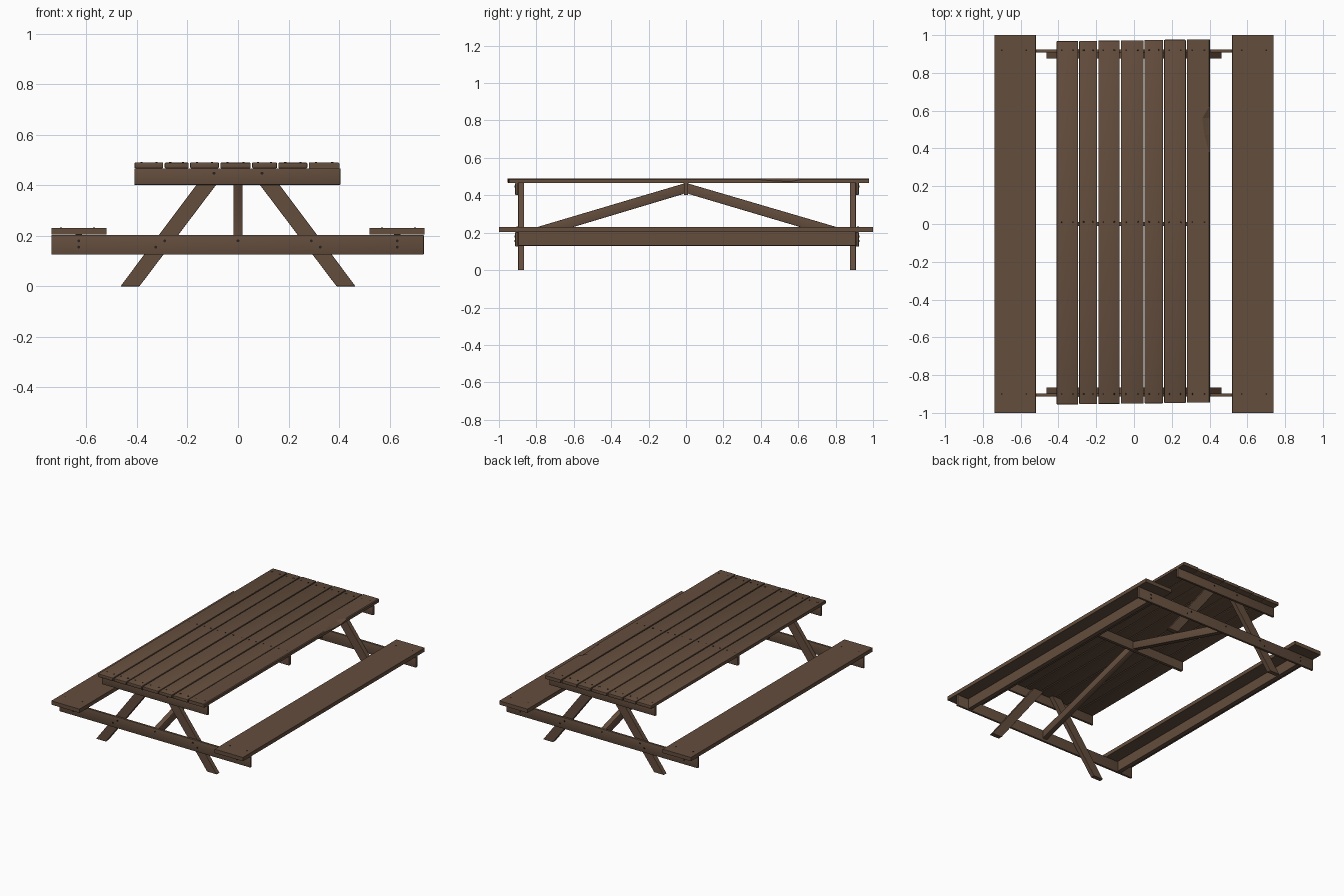
import bpy, bmesh, math
from mathutils import Vector

cube = bpy.data.objects.get("Cube")
if cube:
    bpy.data.objects.remove(cube, do_unlink=True)


def material(name, rgb):
    m = bpy.data.materials.new(name)
    m.use_nodes = True
    m.diffuse_color = (*rgb, 1)
    m.node_tree.nodes["Principled BSDF"].inputs["Base Color"].default_value = (*rgb, 1)
    return m


WOOD = material("brown_wood", (0.125, 0.074, 0.046))
IRON = material("dark_iron", (0.018, 0.015, 0.013))


def finish(bm, name, mat, smooth=False):
    bmesh.ops.recalc_face_normals(bm, faces=bm.faces)
    mesh = bpy.data.meshes.new(name)
    bm.to_mesh(mesh)
    bm.free()
    mesh.materials.append(mat)
    ob = bpy.data.objects.new(name, mesh)
    bpy.context.collection.objects.link(ob)
    if smooth:
        bpy.ops.object.select_all(action="DESELECT")
        ob.select_set(True)
        bpy.context.view_layer.objects.active = ob
        bpy.ops.object.shade_smooth_by_angle(angle=math.radians(40))
    return ob


def round_edges(bm, width):
    bmesh.ops.recalc_face_normals(bm, faces=bm.faces)
    edges = [e for e in bm.edges if e.calc_face_angle(0) > 0.6]
    bmesh.ops.bevel(bm, geom=edges, offset=width, segments=2, profile=0.5, affect="EDGES")


def board(name, x, y, z, smooth=False, width=0.003):
    """Box between the given (low, high) limits with eased edges."""
    bm = bmesh.new()
    bmesh.ops.create_cube(bm, size=1)
    for v in bm.verts:
        v.co = Vector([lo + (c + 0.5) * (hi - lo) for c, (lo, hi) in zip(v.co, (x, y, z))])
    if width:
        round_edges(bm, width)
    return finish(bm, name, WOOD, smooth)


def slab(name, outline, axis, low, high, smooth=False, width=0.003):
    """Extrude an outline along x (outline in y, z) or along y (outline in x, z)."""
    bm = bmesh.new()
    place = (lambda a, b: (low, a, b)) if axis == "x" else (lambda a, b: (a, low, b))
    face = bm.faces.new([bm.verts.new(place(a, b)) for a, b in outline])
    new = bmesh.ops.extrude_face_region(bm, geom=[face])["geom"]
    step = Vector((high - low, 0, 0) if axis == "x" else (0, high - low, 0))
    bmesh.ops.translate(bm, vec=step, verts=[g for g in new if isinstance(g, bmesh.types.BMVert)])
    if width:
        round_edges(bm, width)
    return finish(bm, name, WOOD, smooth)


def nails(name, points, axis="z"):
    """Small six-sided nail heads, all in one object."""
    bm = bmesh.new()
    for p in points:
        new = bmesh.ops.create_cone(bm, cap_ends=True, segments=6, radius1=0.006,
                                    radius2=0.005, depth=0.006)["verts"]
        if axis == "y":
            for v in new:
                v.co = Vector((v.co.x, v.co.z, v.co.y))
        bmesh.ops.translate(bm, vec=p, verts=new)
    finish(bm, name, IRON)


# Table top planks, slightly uneven in length
TOP = 0.49
limits = [-0.412, -0.293, -0.192, -0.073, 0.053, 0.157, 0.277, 0.405]
nail_points = []
for i, (a, b) in enumerate(zip(limits, limits[1:])):
    y0, y1 = -0.955 + 0.0015 * i, 0.968 + 0.0015 * i
    if i < len(limits) - 2:
        board(f"top_plank_{i + 1}", (a + 0.003, b - 0.003), (y0, y1),
              (0.467, TOP - 0.001 * (i % 2)), True)
    for y in (-0.9, 0.01, 0.92):
        for t in (0.25, 0.75):
            nail_points.append((a + t * (b - a), y, TOP - 0.002))
nails("top_nails", nail_points)

# Outer plank with a worn edge
bm = bmesh.new()
stations = [-0.946, 0.38, 0.47, 0.56, 0.62, 0.978]
wear = [0, 0, 0.008, 0.012, 0, 0]
rings = []
for y, w in zip(stations, wear):
    section = [(0.28, 0.467), (0.402, 0.467), (0.402, 0.485 - w),
               (0.397 - 3 * w, TOP), (0.28, TOP)]
    rings.append([bm.verts.new((px, y, pz)) for px, pz in section])
for r, s in zip(rings, rings[1:]):
    for k in range(len(r)):
        n = (k + 1) % len(r)
        bm.faces.new((r[k], r[n], s[n], s[k]))
bm.faces.new(rings[0])
bm.faces.new(rings[-1])
finish(bm, "worn_top_plank", WOOD)

# Benches with a stiffening beam below
for side, s in (("left", 1), ("right", -1)):
    x = sorted((s * 0.52, s * 0.738))
    board(f"{side}_bench_seat", x, (-1, 1), (0.204, 0.231), False, 0.001)
    board(f"{side}_bench_beam", (s * 0.63 - 0.016, s * 0.63 + 0.016),
          (-0.897, 0.908), (0.13, 0.204))
    nails(f"{side}_bench_nails", [(s * px, py, 0.229) for px in (0.57, 0.70) for py in (-0.9, 0.92)])

# End frames: top rail, bench rail and splayed legs
for end, outer, inner, leg in (("front", -0.913, -0.897, -0.866), ("back", 0.924, 0.908, 0.876)):
    y = sorted((outer, inner))
    board(f"{end}_top_rail", (-0.41, 0.405), y, (0.401, 0.467), True)
    board(f"{end}_bench_rail", (-0.738, 0.735), y, (0.125, 0.203), True)
    for side, s in (("left", 1), ("right", -1)):
        outline = [(s * 0.465, 0), (s * 0.39, 0), (s * 0.037, 0.467), (s * 0.115, 0.467)]
        slab(f"{end}_{side}_leg", outline, "y", *sorted((inner, leg)), width=0.002)
    spots = [(s * px, outer, pz) for s in (-1, 1)
             for px, pz in ((0.63, 0.155), (0.63, 0.18), (0.29, 0.18), (0.325, 0.155), (0.095, 0.447))]
    nails(f"{end}_rail_nails", spots + [(0, outer, 0.18)], "y")

# Middle rail and the two diagonal braces
board("middle_top_rail", (-0.405, 0.4), (-0.011, 0.011), (0.401, 0.467))
for end, y in (("front", -0.897), ("back", 0.908)):
    s = math.copysign(1, y)
    outline = [(s * 0.011, 0.408), (s * 0.011, 0.463), (y, 0.2), (y, 0.142)]
    slab(f"{end}_diagonal_brace", outline, "x", -0.018, 0.018, True)
